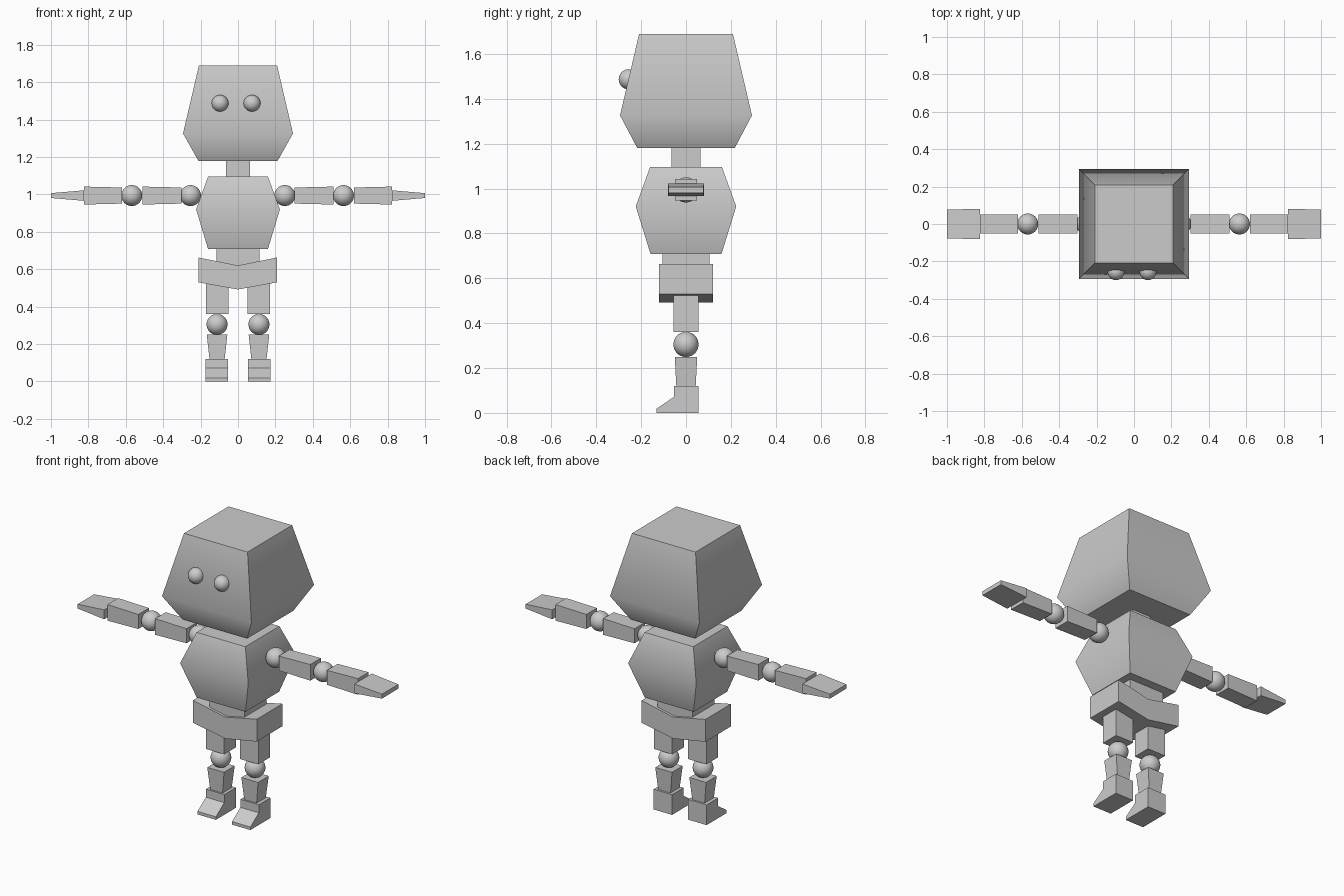
import bpy, bmesh, math

if "Cube" in bpy.data.objects:
    bpy.data.objects.remove(bpy.data.objects["Cube"])


def finish(name, bm, angle=50):
    bmesh.ops.recalc_face_normals(bm, faces=bm.faces)
    me = bpy.data.meshes.new(name)
    bm.to_mesh(me)
    bm.free()
    ob = bpy.data.objects.new(name, me)
    bpy.context.collection.objects.link(ob)
    bpy.ops.object.select_all(action='DESELECT')
    ob.select_set(True)
    bpy.context.view_layer.objects.active = ob
    bpy.ops.object.shade_smooth_by_angle(angle=math.radians(angle))
    return ob


def loft(name, rings):
    """Skin closed rings of points and cap both ends."""
    bm = bmesh.new()
    rings = [[bm.verts.new(p) for p in r] for r in rings]
    n = len(rings[0])
    for a, b in zip(rings, rings[1:]):
        for i in range(n):
            j = (i + 1) % n
            bm.faces.new((a[i], a[j], b[j], b[i]))
    bm.faces.new(rings[0])
    bm.faces.new(rings[-1])
    return finish(name, bm)


CORNERS = ((-1, -1), (1, -1), (1, 1), (-1, 1))


def stack(name, levels, x=0):
    """Rectangular sections (z, half x, half y) stacked upwards."""
    return loft(name, [[(x + i * hx, j * hy, z) for i, j in CORNERS]
                       for z, hx, hy in levels])


def limb(name, levels, z):
    """Rectangular sections (x, half y, half z) along x."""
    return loft(name, [[(x, i * hy, z + j * hz) for i, j in CORNERS]
                       for x, hy, hz in levels])


def ball(name, loc, r):
    bpy.ops.mesh.primitive_uv_sphere_add(segments=32, ring_count=16, radius=r, location=loc)
    ob = bpy.context.object
    ob.name = name
    bpy.ops.object.shade_smooth()


# head, neck and trunk
stack("head", [(1.18, .212, .217), (1.326, .294, .294), (1.69, .209, .209)])
stack("neck", [(1.09, .064, .064), (1.19, .064, .064)])
stack("torso", [(.708, .16, .158), (.92, .224, .224), (1.096, .16, .16)])
stack("waist", [(.60, .115, .105), (.715, .115, .105)])

# V-shaped pelvis
outline = [(-.212, .53), (0, .492), (.208, .53), (.208, .663), (0, .62), (-.212, .663)]
loft("pelvis", [[(x, y, z) for x, z in outline] for y in (-.12, .12)])

# eyes
for side, x in (("right", -.096), ("left", .075)):
    ball(side + "_eye", (x, -.255, 1.487), .045)

ARM_Z = .994
foot_profile = [(.055, 0), (.055, .12), (-.053, .12), (-.053, .072), (-.132, .018), (-.132, 0)]
for side, s in (("right", -1), ("left", 1)):
    # arm
    ball(side + "_shoulder", (s * .252 - .002, 0, ARM_Z), .056)
    limb(side + "_upper_arm", [(s * .303, .05, .043), (s * .51, .05, .048)], ARM_Z)
    ball(side + "_elbow", (s * .566 - .002, 0, ARM_Z), .056)
    limb(side + "_forearm", [(s * .62, .05, .043), (s * .823, .05, .048)], ARM_Z)
    limb(side + "_hand", [(s * .823, .081, .028), (s, .077, .013)], ARM_Z)
    # leg
    x = s * .112
    stack(side + "_thigh", [(.36, .06, .055), (.54, .06, .055)], x)
    ball(side + "_knee", (x, 0, .305), .056)
    stack(side + "_shin", [(.115, .04, .043), (.25, .055, .05)], x)
    # foot with sloping toe
    loft(side + "_foot", [[(fx, y, z) for y, z in foot_profile]
                          for fx in (s * .053, s * .174)])
